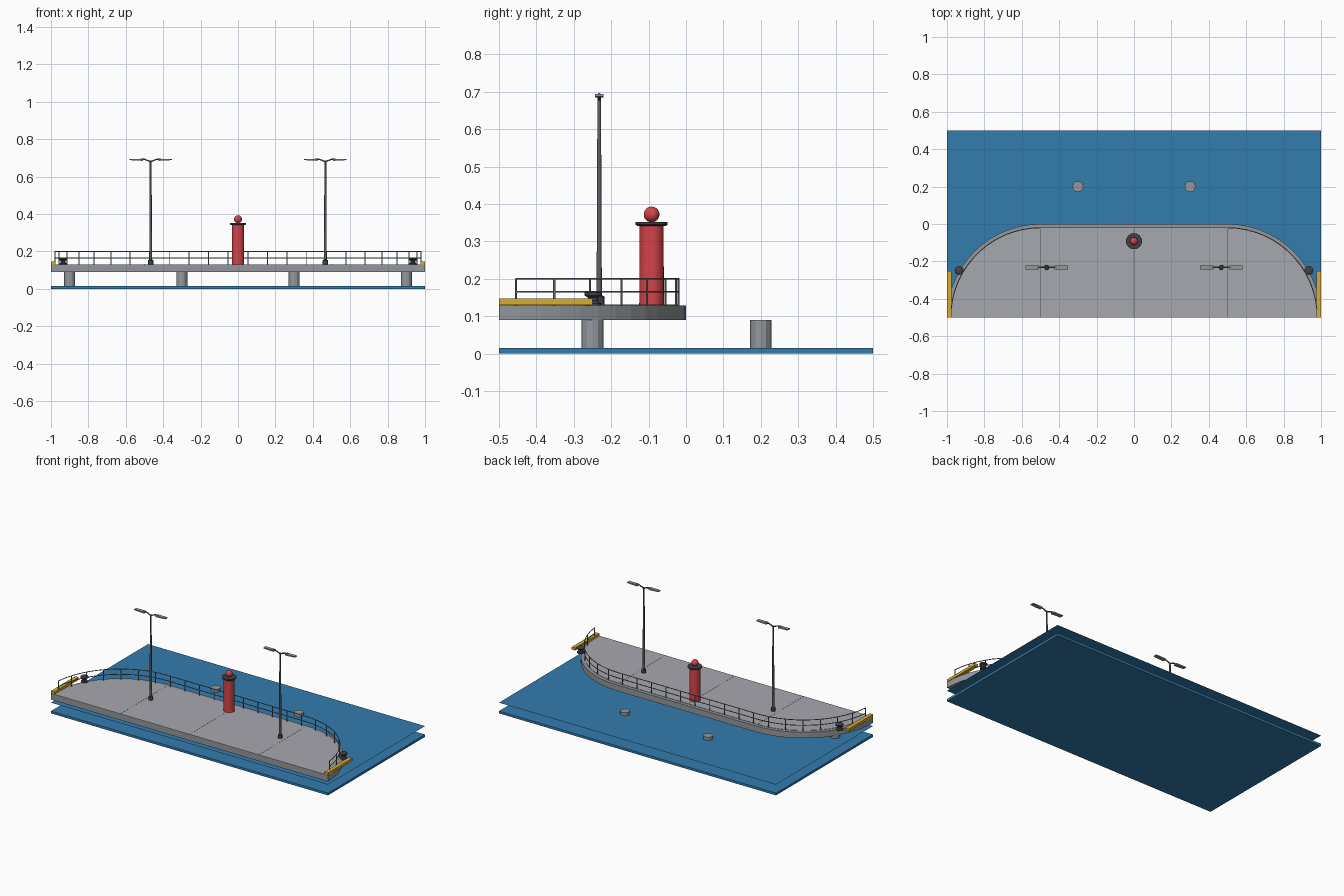
import bpy, bmesh, math
from mathutils import Vector

if "Cube" in bpy.data.objects:
    bpy.data.objects.remove(bpy.data.objects["Cube"])


def material(name, r, g, b):
    lin = [(c / 255 / 12.92 if c < 10 else ((c / 255 + 0.055) / 1.055) ** 2.4) for c in (r, g, b)]
    m = bpy.data.materials.new(name)
    m.diffuse_color = (*lin, 1)
    m.use_nodes = True
    m.node_tree.nodes["Principled BSDF"].inputs["Base Color"].default_value = m.diffuse_color
    return m


WATER = material("water blue", 52, 124, 174)
STONE = material("concrete grey", 148, 152, 157)
PAVING = material("paving grey", 167, 168, 175)
JOINT = material("joint grey", 120, 122, 128)
RAIL = material("rail grey", 128, 131, 135)
POLE = material("pole grey", 92, 96, 101)
DARK = material("dark iron", 62, 67, 73)
RED = material("beacon red", 212, 68, 74)
YELLOW = material("fender yellow", 218, 174, 48)
LAMP = material("lamp grey", 150, 152, 154)


def finish(name, bm, mat, smooth=False):
    bmesh.ops.recalc_face_normals(bm, faces=bm.faces)
    me = bpy.data.meshes.new(name)
    bm.to_mesh(me)
    bm.free()
    ob = bpy.data.objects.new(name, me)
    bpy.context.collection.objects.link(ob)
    me.materials.append(mat)
    if smooth:
        bpy.ops.object.select_all(action='DESELECT')
        bpy.context.view_layer.objects.active = ob
        ob.select_set(True)
        bpy.ops.object.shade_smooth_by_angle(angle=math.radians(40))
    return ob


def box(name, lo, hi, mat):
    bm = bmesh.new()
    bmesh.ops.create_cube(bm, size=1)
    for v in bm.verts:
        v.co = [lo[i] + (v.co[i] + 0.5) * (hi[i] - lo[i]) for i in range(3)]
    return finish(name, bm, mat)


def lathe(name, x, y, profile, mat, sides=16, smooth=True):
    """Closed turned shape from (radius, z) rings."""
    bm = bmesh.new()
    rings = [[bm.verts.new((x + r * math.cos(math.tau * i / sides),
                            y + r * math.sin(math.tau * i / sides), z))
              for i in range(sides)] for r, z in profile]
    for a, b in zip(rings, rings[1:]):
        for i in range(sides):
            j = (i + 1) % sides
            bm.faces.new((a[i], a[j], b[j], b[i]))
    bm.faces.new(rings[0])
    bm.faces.new(rings[-1])
    return finish(name, bm, mat, smooth)


def tube(name, points, radius, mat, sides=6):
    """Round bar along a path."""
    bm = bmesh.new()
    pts = [Vector(p) for p in points]
    rings = []
    for i, p in enumerate(pts):
        d = (pts[min(i + 1, len(pts) - 1)] - pts[max(i - 1, 0)]).normalized()
        u = d.cross(Vector((0, 0, 1)) if abs(d.z) < 0.9 else Vector((1, 0, 0))).normalized()
        w = d.cross(u)
        rings.append([bm.verts.new(p + radius * (u * math.cos(math.tau * k / sides)
                                                 + w * math.sin(math.tau * k / sides)))
                      for k in range(sides)])
    for a, b in zip(rings, rings[1:]):
        for k in range(sides):
            j = (k + 1) % sides
            bm.faces.new((a[k], a[j], b[j], b[k]))
    bm.faces.new(rings[0])
    bm.faces.new(rings[-1])
    return finish(name, bm, mat, True)


def quay_outline(radius, start=0.0, steps=14):
    """Rounded back edge from the right side round to the left side."""
    right = []
    for i in range(steps + 1):
        a = start + (math.pi / 2 - start) * i / steps
        right.append((0.5 + radius * math.cos(a), -0.5 + radius * math.sin(a)))
    return right + [(-x, y) for x, y in reversed(right)]


def prism(name, outline, z0, z1, mat):
    bm = bmesh.new()
    face = bm.faces.new([bm.verts.new((x, y, z0)) for x, y in outline])
    ext = bmesh.ops.extrude_face_region(bm, geom=[face])
    for v in ext["geom"]:
        if isinstance(v, bmesh.types.BMVert):
            v.co.z = z1
    return finish(name, bm, mat)


# Sea bed slab and the thin water surface above it
box("sea_slab", (-1, -0.5, 0), (1, 0.5, 0.015), WATER)
bm = bmesh.new()
bm.faces.new([bm.verts.new((x, y, 0.07)) for x, y in ((-1, -0.5), (1, -0.5), (1, 0.5), (-1, 0.5))])
finish("water_surface", bm, WATER)

# Quay deck, inset paving and joints
prism("quay_deck", quay_outline(0.5), 0.09, 0.129, STONE)
prism("paving", quay_outline(0.478), 0.126, 0.131, PAVING)
for x in (-0.5, 0, 0.5):
    box("paving_joint", (x - 0.0015, -0.5, 0.129), (x + 0.0015, -0.023, 0.1315), JOINT)

# Support piles
for s in (-1, 1):
    for x, y in ((0.9, -0.25), (0.3, 0.2)):
        lathe("pile", s * x, y, [(0.029, 0.01), (0.029, 0.09)], STONE, 12, False)

# Railing: posts evenly spaced along the edge, with two rails
path = [Vector((x, y, 0)) for x, y in quay_outline(0.48, 0.094)]
for z in (0.165, 0.2):
    tube("handrail", [(p.x, p.y, z) for p in path], 0.0025, RAIL)
lengths = [(b - a).length for a, b in zip(path, path[1:])]
posts = 24
for n in range(posts):
    d = sum(lengths) * n / (posts - 1)
    k = 0
    while k < len(lengths) - 1 and d > lengths[k]:
        d -= lengths[k]
        k += 1
    p = path[k].lerp(path[k + 1], min(d / lengths[k], 1))
    tube("rail_post", [(p.x, p.y, 0.128), (p.x, p.y, 0.2)], 0.0028, RAIL)

# Beacon: red tower, dark gallery, red globe
BY = -0.092
lathe("beacon_tower", 0, BY, [(0.033, 0.13), (0.032, 0.343)], RED, 24)
lathe("beacon_gallery", 0, BY, [(0.038, 0.341), (0.043, 0.345), (0.043, 0.352)], DARK, 24)
bm = bmesh.new()
bmesh.ops.create_uvsphere(bm, u_segments=20, v_segments=12, radius=0.021)
bmesh.ops.translate(bm, verts=bm.verts, vec=(0, BY, 0.372))
finish("beacon_globe", bm, RED, True)

# Twin-arm street lamps
LY = -0.232
for x in (-0.467, 0.467):
    lathe("lamp_base", x, LY, [(0.014, 0.13), (0.014, 0.152), (0.009, 0.156)], DARK, 12)
    lathe("lamp_pole", x, LY, [(0.0075, 0.15), (0.005, 0.685)], POLE, 10)
    for s in (-1, 1):
        tube("lamp_arm", [(x, LY, 0.678), (x + s * 0.015, LY, 0.686),
                          (x + s * 0.032, LY, 0.692), (x + s * 0.055, LY, 0.693)], 0.004, POLE)
        x0, x1 = sorted((x + s * 0.042, x + s * 0.113))
        head = box("lamp_head", (x0, LY - 0.011, 0.684), (x1, LY + 0.011, 0.694), LAMP)
        for v in head.data.vertices:  # outer tip is slimmer
            if abs(v.co.x - x) > 0.1 and v.co.z < 0.69:
                v.co.z += 0.004

# Mooring bollards and yellow edge fenders
for s in (-1, 1):
    lathe("bollard", s * 0.935, -0.248,
          [(0.021, 0.128), (0.021, 0.134), (0.014, 0.14), (0.014, 0.15),
           (0.024, 0.156), (0.024, 0.163), (0.018, 0.167)], DARK, 16)
    x0, x1 = sorted((s * 0.975, s))
    box("edge_fender", (x0, -0.5, 0.13), (x1, -0.25, 0.147), YELLOW)
